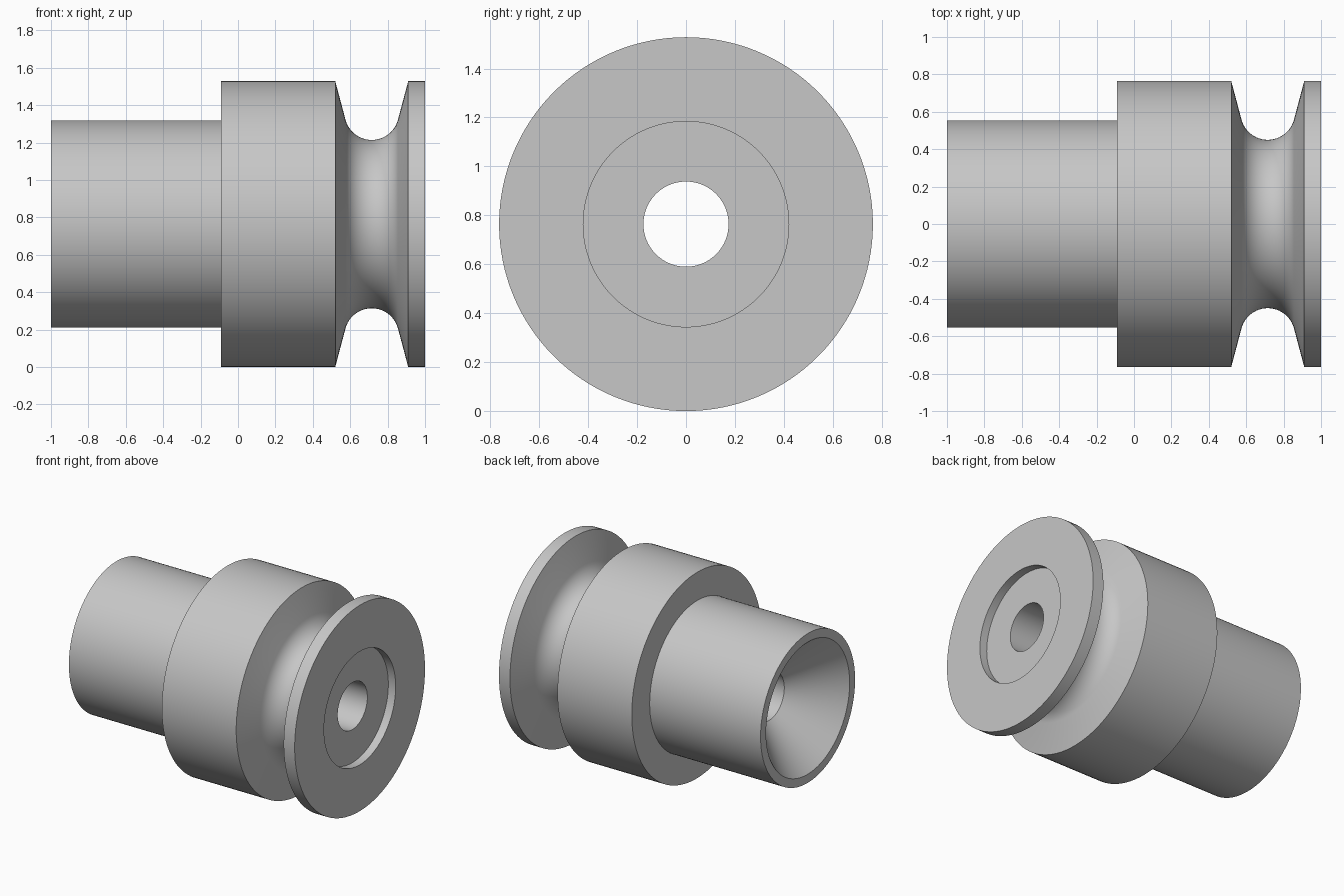
import bpy, bmesh
from math import cos, sin, radians, tau
from mathutils import Vector

SEGMENTS = 128
RADIUS = 0.764            # outer radius, also the height of the axis

cube = bpy.data.objects.get("Cube")
if cube:
    bpy.data.objects.remove(cube, do_unlink=True)

# Single grey material
grey = bpy.data.materials.new("plain_grey")
grey.use_nodes = True
colour = (0.57, 0.57, 0.57, 1)
grey.diffuse_color = colour
grey.node_tree.nodes["Principled BSDF"].inputs["Base Color"].default_value = colour


def groove(centre_x, bottom, r, flare, steps=24):
    """Round groove floor, tangent to walls leaning by the flare angle."""
    sweep = 180 - 2 * flare
    for i in range(steps + 1):
        a = radians(180 + flare + sweep * i / steps)
        yield centre_x + r * cos(a), bottom + r + r * sin(a)


# Closed half section as (x, radius) pairs
profile = [
    (-1, 0.49), (-1, 0.554),                  # sleeve end
    (-0.09, 0.554), (-0.09, RADIUS),          # shoulder
    (0.52, RADIUS),
    *groove(0.715, 0.45, 0.145, 15),          # rope groove
    (0.91, RADIUS), (1, RADIUS),              # flange
    (1, 0.42), (0.94, 0.42), (0.94, 0.174),   # end recess
    (-0.685, 0.174),                          # bore up to the countersink
]

# Revolve the section around the x axis
bm = bmesh.new()
verts = [bm.verts.new((x, 0, r)) for x, r in profile]
edges = [bm.edges.new((v, verts[i - 1])) for i, v in enumerate(verts)]
bmesh.ops.spin(bm, geom=verts + edges, cent=(0, 0, 0), axis=(1, 0, 0),
               angle=tau, steps=SEGMENTS, use_merge=True)
bmesh.ops.remove_doubles(bm, verts=bm.verts, dist=1e-5)
bmesh.ops.recalc_face_normals(bm, faces=bm.faces)
bmesh.ops.translate(bm, verts=bm.verts, vec=Vector((0, 0, RADIUS)))

mesh = bpy.data.meshes.new("grooved_hub")
bm.to_mesh(mesh)
bm.free()
mesh.materials.append(grey)
hub = bpy.data.objects.new("grooved_hub", mesh)
bpy.context.collection.objects.link(hub)

# Smooth round faces, crisp rims
bpy.ops.object.select_all(action='DESELECT')
hub.select_set(True)
bpy.context.view_layer.objects.active = hub
bpy.ops.object.shade_smooth_by_angle(angle=radians(30))
